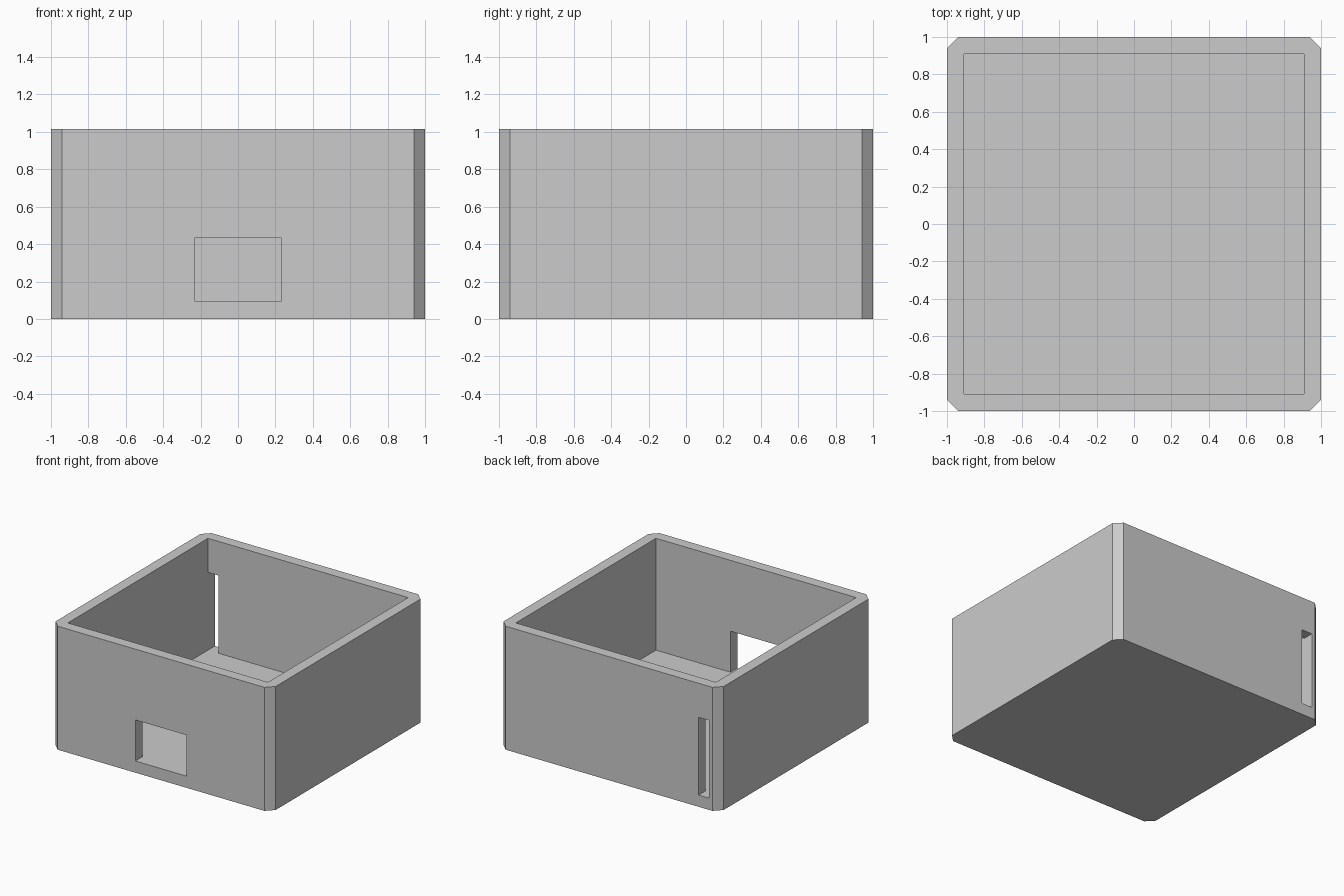
import bpy
import bmesh

cube = bpy.data.objects.get("Cube")
if cube:
    bpy.data.objects.remove(cube, do_unlink=True)

HALF, HEIGHT = 1.0, 1.015
INNER, FLOOR = 0.91, 0.096
CHAMFER = 0.06

grey = bpy.data.materials.new("light grey plastic")
grey.use_nodes = True
colour = (0.6, 0.6, 0.6, 1)
grey.diffuse_color = colour
grey.node_tree.nodes["Principled BSDF"].inputs["Base Color"].default_value = colour


def block(name, low, high, chamfer=0):
    """Box between two corners, optionally with chamfered upright edges."""
    bm = bmesh.new()
    bmesh.ops.create_cube(bm, size=1)
    for v in bm.verts:
        v.co = [a + (b - a) * (c + 0.5) for a, b, c in zip(low, high, v.co)]
    if chamfer:
        upright = [e for e in bm.edges
                   if abs(e.verts[0].co.z - e.verts[1].co.z) > 0.1]
        bmesh.ops.bevel(bm, geom=upright, offset=chamfer, segments=1,
                        affect='EDGES')
    mesh = bpy.data.meshes.new(name)
    bm.to_mesh(mesh)
    bm.free()
    mesh.materials.append(grey)
    obj = bpy.data.objects.new(name, mesh)
    bpy.context.collection.objects.link(obj)
    return obj


def cut(target, low, high):
    """Subtract a box from the target and discard the cutter."""
    cutter = block("cutter", low, high)
    cutter.hide_render = True
    mod = target.modifiers.new("cut", 'BOOLEAN')
    mod.operation = 'DIFFERENCE'
    mod.solver = 'EXACT'
    mod.object = cutter
    bpy.context.view_layer.objects.active = target
    bpy.ops.object.modifier_apply(modifier=mod.name)
    bpy.data.objects.remove(cutter, do_unlink=True)


# Outer shell with chamfered corners
case = block("open_case", (-HALF, -HALF, 0), (HALF, HALF, HEIGHT), CHAMFER)

# Open cavity
cut(case, (-INNER, -INNER, FLOOR), (INNER, INNER, HEIGHT + 0.2))

# Front window, level with the floor
cut(case, (-0.233, -HALF - 0.1, FLOOR), (0.233, -0.8, 0.433))

# Tall slot in the back wall, against the side wall
cut(case, (-INNER, 0.8, FLOOR), (-0.815, HALF + 0.1, 0.735))
